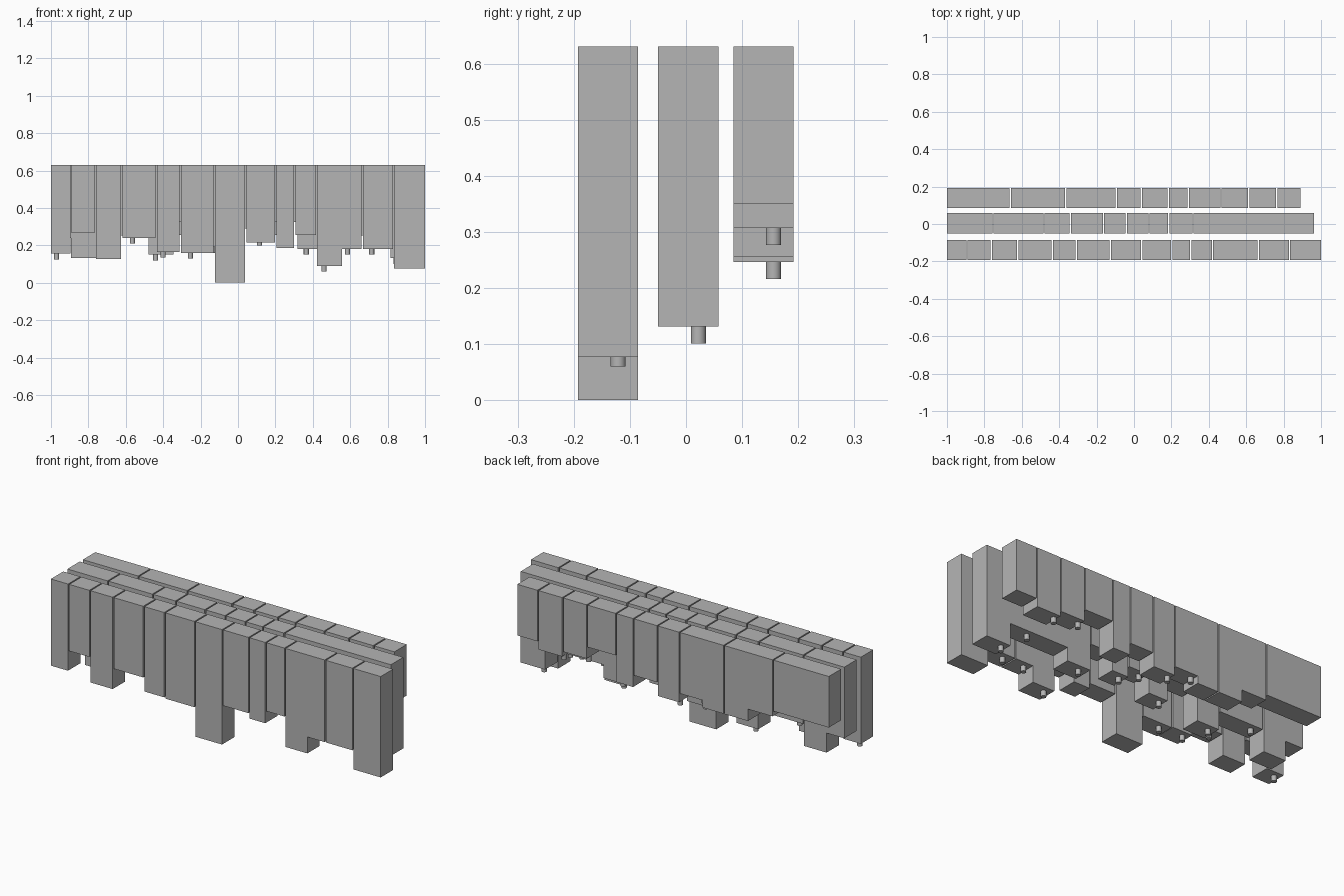
import bpy
import bmesh

cube = bpy.data.objects.get("Cube")
if cube:
    bpy.data.objects.remove(cube)

TOP = 0.63
DEPTH = 0.107
GAP = 0.007
PEG_RADIUS = 0.0135
PEG_LENGTH = 0.03

grey = bpy.data.materials.new("plain grey")
grey.use_nodes = True
colour = (0.46, 0.46, 0.46, 1)
grey.diffuse_color = colour
grey.node_tree.nodes["Principled BSDF"].inputs["Base Color"].default_value = colour


def add_object(name, bm):
    bmesh.ops.recalc_face_normals(bm, faces=bm.faces)
    mesh = bpy.data.meshes.new(name)
    bm.to_mesh(mesh)
    bm.free()
    mesh.materials.append(grey)
    obj = bpy.data.objects.new(name, mesh)
    bpy.context.collection.objects.link(obj)
    return obj


def add_block(name, left, steps, y):
    """Hanging block with a flat top and a stepped underside."""
    outline = [(left, TOP)]
    x = left
    for end, bottom in steps:
        outline += [(x, bottom), (end, bottom)]
        x = end
    outline.append((x, TOP))
    bm = bmesh.new()
    face = bm.faces.new([bm.verts.new((px, y - DEPTH / 2, pz)) for px, pz in outline])
    result = bmesh.ops.extrude_face_region(bm, geom=[face])
    moved = [v for v in result["geom"] if isinstance(v, bmesh.types.BMVert)]
    bmesh.ops.translate(bm, verts=moved, vec=(0, DEPTH, 0))
    add_object(name, bm)


def add_peg(name, x, y, bottom):
    """Short round peg under a block."""
    bm = bmesh.new()
    bmesh.ops.create_cone(bm, cap_ends=True, segments=20, radius1=PEG_RADIUS,
                          radius2=PEG_RADIUS, depth=PEG_LENGTH)
    bmesh.ops.translate(bm, verts=bm.verts, vec=(x, y, bottom - PEG_LENGTH / 2))
    for face in bm.faces:
        face.smooth = len(face.verts) == 4
    for edge in bm.edges:
        edge.smooth = all(f.smooth for f in edge.link_faces)
    add_object(name, bm)


def add_row(name, y, blocks, pegs):
    left = -1.0
    spans = []
    for i, steps in enumerate(blocks):
        add_block(f"{name}_block_{i + 1}", left, steps, y)
        x = left
        for end, bottom in steps:
            spans.append((x, end, bottom))
            x = end
        left = x + GAP
    # Each peg hangs from the step above it
    for i, x in enumerate(pegs):
        bottom = next(b for a, e, b in spans if a <= x <= e)
        add_peg(f"{name}_peg_{i + 1}", x, y + 0.018, bottom)


# Front row
add_row("front", -0.139, [
    [(-0.896, 0.155)],
    [(-0.767, 0.265)],
    [(-0.625, 0.127)],
    [(-0.44, 0.24)],
    [(-0.313, 0.165)],
    [(-0.13, 0.16)],
    [(0.038, 0)],
    [(0.198, 0.215)],
    [(0.3, 0.187)],
    [(0.416, 0.255)],
    [(0.555, 0.09), (0.66, 0.18)],
    [(0.828, 0.18)],
    [(1.0, 0.077)],
], [-0.97, -0.565, -0.4, -0.255, 0.46, 0.585, 0.715])

# Middle row
add_row("middle", 0.004, [
    [(-0.893, 0.24), (-0.757, 0.133)],
    [(-0.485, 0.252)],
    [(-0.345, 0.15)],
    [(-0.167, 0.325)],
    [(-0.045, 0.19)],
    [(0.077, 0.29)],
    [(0.182, 0.23)],
    [(0.312, 0.325)],
    [(0.46, 0.18), (0.815, 0.253), (0.962, 0.131)],
], [-0.705, -0.44, -0.135, -0.01, 0.115, 0.365, 0.685, 0.845])

# Back row
add_row("back", 0.138, [
    [(-0.665, 0.35)],
    [(-0.51, 0.32), (-0.368, 0.255)],
    [(-0.235, 0.255), (-0.098, 0.295)],
    [(0.036, 0.246)],
    [(0.18, 0.32)],
    [(0.287, 0.255)],
    [(0.462, 0.4)],
    [(0.61, 0.335)],
    [(0.76, 0.307)],
    [(0.889, 0.35)],
], [-0.22, -0.075, 0.48, 0.63])
